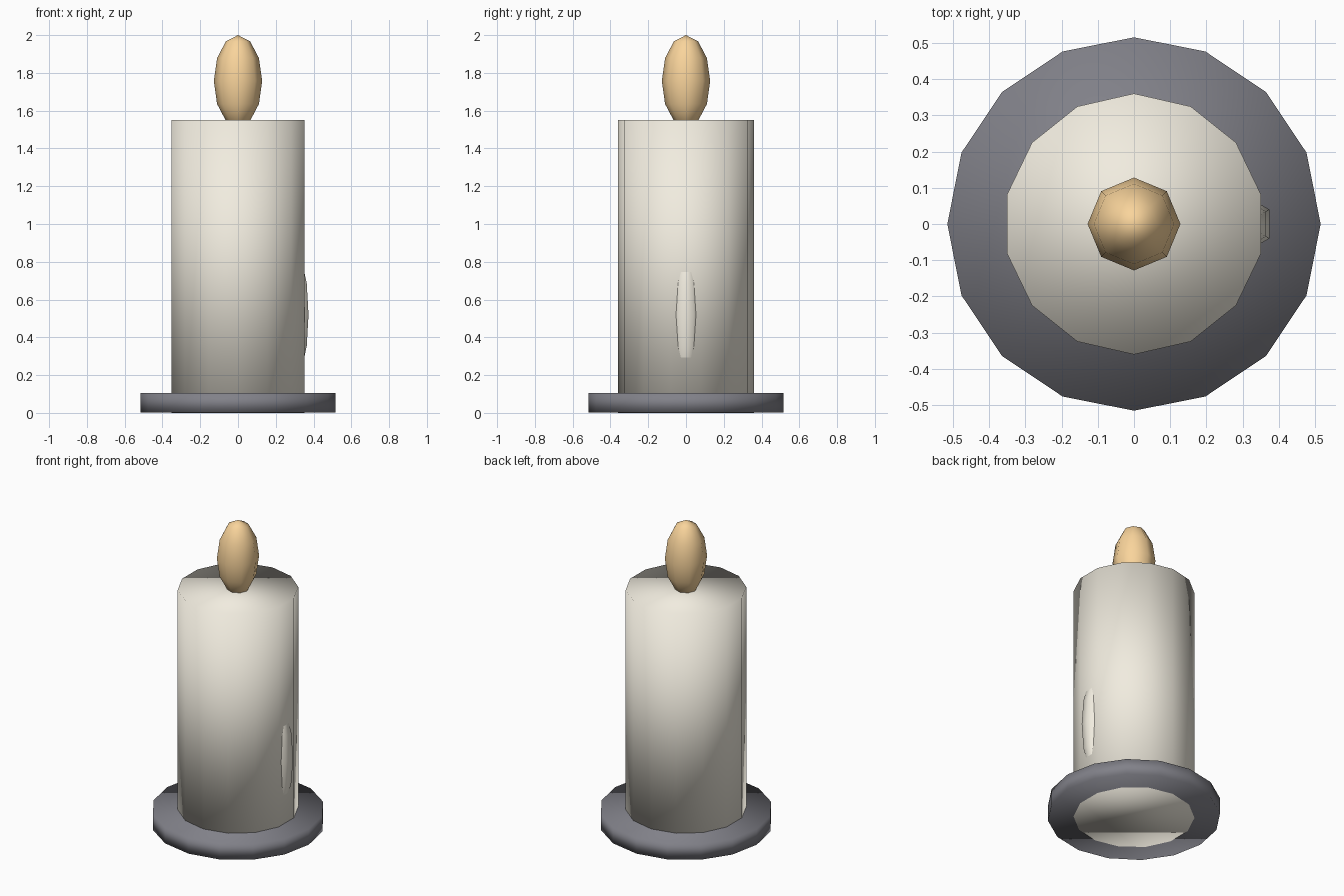
import bpy

if "Cube" in bpy.data.objects:
    bpy.data.objects.remove(bpy.data.objects["Cube"])


def material(name, rgb):
    mat = bpy.data.materials.new(name)
    mat.diffuse_color = (*rgb, 1)
    mat.use_nodes = True
    mat.node_tree.nodes["Principled BSDF"].inputs["Base Color"].default_value = mat.diffuse_color
    return mat


def finish(name, mat):
    obj = bpy.context.object
    obj.name = name
    obj.data.materials.append(mat)
    bpy.ops.object.shade_smooth()
    return obj


def disc(name, sides, radius, z0, z1, mat):
    bpy.ops.mesh.primitive_cylinder_add(vertices=sides, radius=radius, depth=z1 - z0,
                                        location=(0, 0, (z0 + z1) / 2))
    return finish(name, mat)


def drop(name, segments, radius, half_height, location, mat):
    bpy.ops.mesh.primitive_uv_sphere_add(segments=segments, ring_count=6, radius=1,
                                         location=location)
    bpy.context.object.scale = (radius, radius, half_height)
    return finish(name, mat)


wax = material("wax", (0.88, 0.84, 0.74))
iron = material("dark_iron", (0.22, 0.22, 0.25))
fire = material("fire", (0.95, 0.66, 0.33))

# Dish, a hair above the candle's underside so the wax shows from below
disc("dish", 16, 0.515, 0.002, 0.105, iron)
# Candle body
disc("candle", 14, 0.36, 0.0, 1.55, wax)
# Wax drip, mostly sunk into the right side
drop("wax_drip", 6, 0.08, 0.33, (0.304, 0, 0.52), wax)
# Flame
drop("flame", 8, 0.128, 0.243, (0, 0, 1.757), fire)
